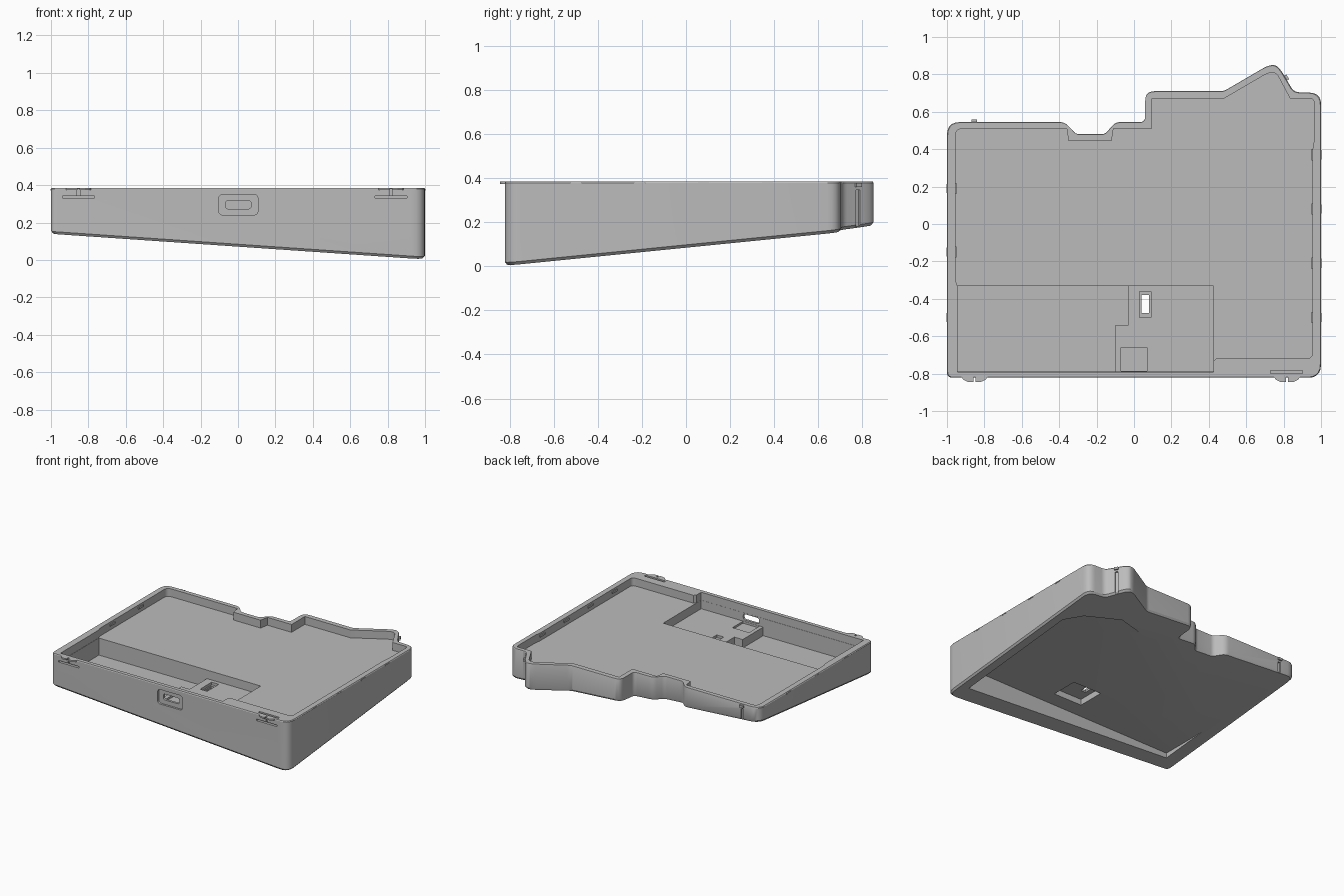
import bpy, bmesh, math
from mathutils import Vector, Matrix

cube = bpy.data.objects.get("Cube")
if cube:
    bpy.data.objects.remove(cube, do_unlink=True)

grey = bpy.data.materials.new("plain grey")
grey.use_nodes = True
COLOUR = (0.5, 0.5, 0.5, 1)
grey.diffuse_color = COLOUR
grey.node_tree.nodes["Principled BSDF"].inputs["Base Color"].default_value = COLOUR

TOP, FLOOR, FRONT = 0.385, 0.325, -0.822


def underside(x, y):
    """Height of the tilted base."""
    return 0.005 - 0.0685 * (x - 0.98) + 0.1 * (y + 0.8)


def rounded(corners, steps=5):
    """Outline from (x, y, radius) corners."""
    out = []
    for i, (x, y, r) in enumerate(corners):
        p = Vector((x, y))
        a = Vector(corners[i - 1][:2]) - p
        b = Vector(corners[(i + 1) % len(corners)][:2]) - p
        if not r:
            out.append(p)
            continue
        a = p + a.normalized() * min(r, a.length * 0.48)
        b = p + b.normalized() * min(r, b.length * 0.48)
        for k in range(steps + 1):
            t = k / steps
            out.append(a * (1 - t) ** 2 + p * 2 * t * (1 - t) + b * t * t)
    return out


def make(name, bm):
    bmesh.ops.recalc_face_normals(bm, faces=bm.faces)
    mesh = bpy.data.meshes.new(name)
    bm.to_mesh(mesh)
    bm.free()
    mesh.materials.append(grey)
    obj = bpy.data.objects.new(name, mesh)
    bpy.context.collection.objects.link(obj)
    return obj


def loft(name, loops):
    """Closed solid through matching loops of points."""
    bm = bmesh.new()
    rings = [[bm.verts.new(p) for p in loop] for loop in loops]
    n = len(rings[0])
    bm.faces.new(rings[0])
    bm.faces.new(rings[-1])
    for low, high in zip(rings, rings[1:]):
        for i in range(n):
            j = (i + 1) % n
            bm.faces.new((low[i], low[j], high[j], high[i]))
    return make(name, bm)


def prism(name, outline, z0, z1):
    return loft(name, [[(p[0], p[1], z) for p in outline] for z in (z0, z1)])


def block(name, x0, x1, y0, y1, z0, z1):
    return prism(name, [(x0, y0), (x1, y0), (x1, y1), (x0, y1)], z0, z1)


def turned(name, centre, size, z0, z1, angle):
    turn = Matrix.Rotation(angle, 2)
    hx, hy = size[0] / 2, size[1] / 2
    pts = [Vector(centre) + turn @ Vector((sx * hx, sy * hy))
           for sx, sy in ((-1, -1), (1, -1), (1, 1), (-1, 1))]
    return prism(name, pts, z0, z1)


# Tray body with a tilted, chamfered base
outer = rounded([
    (-1, FRONT, .03), (1, FRONT, .07), (1, .7, .06), (.855, .705, .03),
    (.77, .85, .06), (.72, .85, .04), (.48, .71, .02), (.06, .71, .05),
    (.06, .545, .03), (-.1, .545, .03), (-.155, .48, .02), (-.31, .48, .02),
    (-.37, .545, .03), (-1, .545, .07)])
small = [(p.x * .988, p.y * .988) for p in outer]
body = loft("tray_body", [
    [(x, y, underside(x, y)) for x, y in small],
    [(p.x, p.y, underside(p.x, p.y) + .014) for p in outer],
    [(p.x, p.y, TOP - .006) for p in outer],
    [(p.x * .996, p.y * .996, TOP) for p in outer]])


def cut(cutter):
    mod = body.modifiers.new("cut", 'BOOLEAN')
    mod.object, mod.operation, mod.solver = cutter, 'DIFFERENCE', 'EXACT'
    bpy.context.view_layer.objects.active = body
    bpy.ops.object.modifier_apply(modifier=mod.name)
    bpy.data.objects.remove(cutter, do_unlink=True)


# Upper cavity
cavity = rounded([
    (-.945, -.79, 0), (.425, -.79, 0), (.425, -.735, 0), (.44, -.718, 0),
    (.955, -.718, .03), (.955, .4, 0), (.962, .44, 0), (.962, .67, .02),
    (.835, .67, 0), (.76, .81, .03), (.72, .81, .03), (.48, .67, 0),
    (.095, .67, 0), (.095, .51, 0), (-.11, .51, 0), (-.12, .445, 0),
    (-.35, .445, 0), (-.36, .51, 0), (-.955, .51, .04), (-.955, -.3, 0),
    (-.945, -.33, 0)])
cut(prism("cavity", cavity, FLOOR, .6))

# Stepped compartment: deep on one side, shallow on the other
deep = [(-.943, -.788), (-.1, -.788), (-.1, -.54), (-.03, -.54), (-.03, -.33), (-.943, -.33)]
cut(prism("deep_pocket", deep, .195, .35))
cut(block("shallow_pocket", -.101, .424, -.789, -.331, .26, .351))
cut(block("port_seat", -.07, .07, -.787, -.66, .245, .3))

# Hollow below
hollow = [(-.88, -.7), (.92, -.68), (.92, .33), (.82, .44), (.55, .53), (.2, .42), (-.88, .3)]
cut(prism("under_hollow", hollow, -.2, .18))
cut(block("switch_recess", 0, .24, -.57, -.36, .1, .225))
cut(block("switch_well", .03, .09, -.5, -.36, .24, .3))
cut(block("switch_hole", .04, .08, -.475, -.38, .15, .3))


def upright(name, x, z, w, h, r, y0, y1):
    """Rounded rectangle extruded along y."""
    pts = rounded([(x - w / 2, z - h / 2, r), (x + w / 2, z - h / 2, r),
                   (x + w / 2, z + h / 2, r), (x - w / 2, z + h / 2, r)])
    return loft(name, [[(p.x, y, p.y) for p in pts] for y in (y0, y1)])


# Port opening with its sunken surround
cut(upright("port_surround", .002, .295, .21, .11, .025, -.9, FRONT + .015))
cut(upright("port_hole", .002, .295, .135, .044, .015, -.9, -.74))

# Front catches: slot, stem groove and lip
for side, cx in (("right", -.853), ("left", .818)):
    cut(block("slot", cx - .085, cx + .085, -.9, FRONT + .02, .331, .343))
    cut(block("stem_groove", cx - .007, cx + .007, -.9, FRONT + .01, .34, .378))
    for s in (-1, 1):
        lip = [(cx + s * .006, FRONT + .012), (cx + s * .075, FRONT + .012),
               (cx + s * .06, FRONT - .01), (cx + s * .035, FRONT - .022),
               (cx + s * .006, FRONT - .022)]
        prism(side + "_catch_lip", lip, .374, TOP)
cut(block("rim_recess", .73, .9, -.8, -.782, .37, .5))

# Rear grooves with catches above them
tilt = math.atan2(.145, -.085)
for name, centre, angle, low in (("peak", (.811, .78), tilt, .18), ("rear", (-.855, .545), 0, .27)):
    cut(turned("groove", centre, (.022, .024), low, .347, angle))
    turned(name + "_catch", centre, (.03, .026), .36, .378, angle)

# Small snap ridges along the side walls
for s, spots in ((1, (-.5, -.21, .08, .37)), (-1, (-.5, -.15, .19))):
    for y in spots:
        block("side_snap", s * .985, s * 1.002, y - .025, y + .025, .372, .38)
        block("inner_snap", s * .948, s * .965, y - .03, y + .03, .355, .37)

# Keep edges crisp and rounded corners smooth
bpy.ops.object.select_all(action='DESELECT')
body.select_set(True)
bpy.context.view_layer.objects.active = body
bpy.ops.object.shade_smooth_by_angle(angle=math.radians(28))
